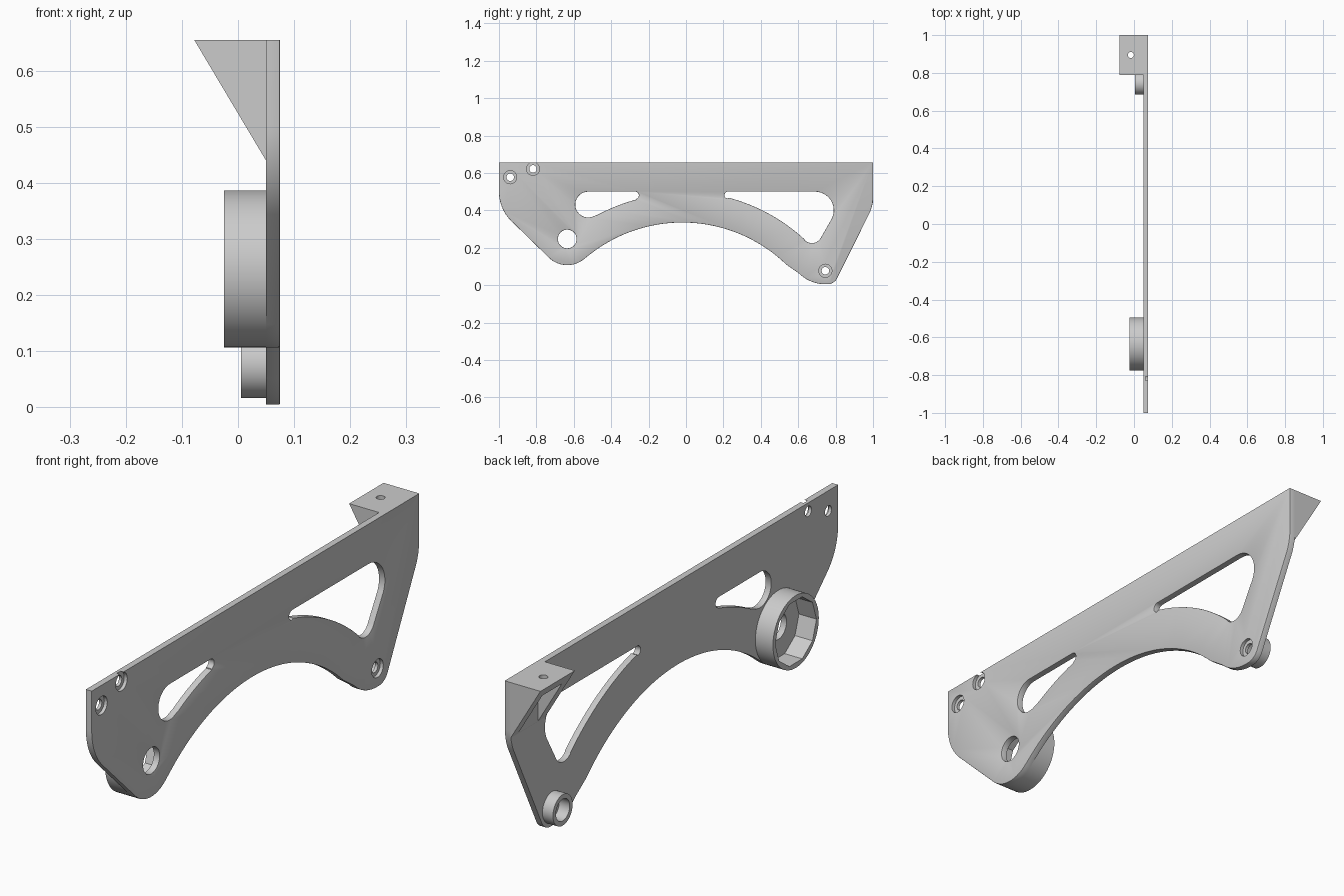
import bpy, bmesh
from math import sin, cos, radians, pi
from mathutils import Vector

default = bpy.data.objects.get("Cube")
if default:
    bpy.data.objects.remove(default, do_unlink=True)

grey = bpy.data.materials.new("light grey")
grey.use_nodes = True
grey.diffuse_color = (0.6, 0.6, 0.6, 1)
grey.node_tree.nodes["Principled BSDF"].inputs["Base Color"].default_value = (0.6, 0.6, 0.6, 1)


def arc(cy, cz, r, a0, a1, n=12):
    angles = [radians(a0 + (a1 - a0) * i / n) for i in range(n + 1)]
    return [(cy + r * cos(a), cz + r * sin(a)) for a in angles]


def circle(cy, cz, r, n=48):
    return arc(cy, cz, r, 0, 360 - 360 / n, n - 1)


def prism(name, points, start, end, axis="x"):
    """Extrude a closed profile along x (profile in y, z), y (x, z) or z (x, y)."""
    place = {"x": lambda p, t: (t, p[0], p[1]),
             "y": lambda p, t: (p[0], t, p[1]),
             "z": lambda p, t: (p[0], p[1], t)}[axis]
    bm = bmesh.new()
    face = bm.faces.new([bm.verts.new(place(p, start)) for p in points])
    new = bmesh.ops.extrude_face_region(bm, geom=[face])["geom"]
    shift = Vector(place((0, 0), end - start))
    bmesh.ops.translate(bm, vec=shift, verts=[g for g in new if isinstance(g, bmesh.types.BMVert)])
    bmesh.ops.recalc_face_normals(bm, faces=bm.faces)
    mesh = bpy.data.meshes.new(name)
    bm.to_mesh(mesh)
    bm.free()
    mesh.materials.append(grey)
    ob = bpy.data.objects.new(name, mesh)
    bpy.context.collection.objects.link(ob)
    return ob


def activate(ob):
    bpy.ops.object.select_all(action="DESELECT")
    ob.select_set(True)
    bpy.context.view_layer.objects.active = ob


def cut(ob, *cutters):
    activate(ob)
    for c in cutters:
        mod = ob.modifiers.new("cut", "BOOLEAN")
        mod.operation, mod.solver, mod.object = "DIFFERENCE", "EXACT", c
        bpy.ops.object.modifier_apply(modifier=mod.name)
        bpy.data.objects.remove(c, do_unlink=True)


def smooth(ob):
    activate(ob)
    bpy.ops.object.shade_smooth_by_angle(angle=radians(28))


BACK, FACE = 0.05, 0.075
ARCH = (-0.02, -0.465)
HUB = (-0.635, 0.247)
FOOT = (0.745, 0.077)

# Side plate with arched underside
outline = ([(-1, 0.655)] + arc(-0.78, 0.50, 0.22, 180, 225)
           + arc(*HUB, 0.14, 225, 308) + arc(*ARCH, 0.80, 128, 46, 40)
           + arc(0.745, 0.205, 0.20, 226, 272) + arc(0.755, 0.065, 0.06, 274, 334)
           + arc(0.80, 0.47, 0.20, 334, 360) + [(1, 0.655)])
plate = prism("side_plate", outline, BACK, FACE)

# Lightening slots and hub hole
short_slot = (arc(-0.523, 0.431, 0.069, 90, 298, 20) + arc(*ARCH, 0.955, 118, 105)
              + arc(-0.272, 0.48, 0.02, -75, 90))
long_slot = (arc(0.225, 0.481, 0.019, 90, 255) + arc(*ARCH, 0.965, 75, 47.5, 24)
             + arc(0.673, 0.28, 0.055, 227, 335) + arc(0.69, 0.40, 0.10, -25, 90))
cut(plate, *[prism("cutter", p, 0, 0.1) for p in (short_slot, long_slot, circle(*HUB, 0.05))])

# Soft edge around the outer face
bm = bmesh.new()
bm.from_mesh(plate.data)
rim = [e for e in bm.edges if all(v.co.x > FACE - 0.001 for v in e.verts)
       and len(e.link_faces) == 2 and e.calc_face_angle() > 1
       and not all(v.co.z > 0.65 for v in e.verts)]
bmesh.ops.bevel(bm, geom=rim, offset=0.004, segments=2, profile=0.5, affect="EDGES", clamp_overlap=True)
bm.to_mesh(plate.data)
bm.free()

# Counterbored screw holes
for y, z in [(-0.94, 0.577), (-0.818, 0.622), FOOT]:
    cut(plate, prism("cutter", circle(y, z, 0.02, 32), 0, 0.1),
        prism("cutter", circle(y, z, 0.035, 32), 0.062, 0.1))
smooth(plate)

# Hub cup with a faceted bore
cup = prism("hub_cup", circle(*HUB, 0.14, 64), -0.025, BACK)
cut(cup, prism("cutter", circle(*HUB, 0.126, 10), -0.1, 0.1))
smooth(cup)

# Small tubular boss at the foot
boss = prism("foot_boss", circle(*FOOT, 0.06), 0.005, BACK)
cut(boss, prism("cutter", circle(*FOOT, 0.042), -0.1, 0.1))
smooth(boss)

# Corner bracket: top shelf with two triangular gussets and a screw hole
bracket = prism("corner_bracket", [(BACK, 0.655), (-0.078, 0.655), (BACK, 0.44)], 0.79, 1, "y")
cut(bracket,
    prism("cutter", [(BACK - 0.002, 0.615), (-0.2, 0.615), (-0.2, 0.3), (BACK - 0.002, 0.3)],
          0.835, 0.955, "y"),
    prism("cutter", circle(-0.017, 0.895, 0.016, 24), 0.4, 0.8, "z"))
smooth(bracket)
